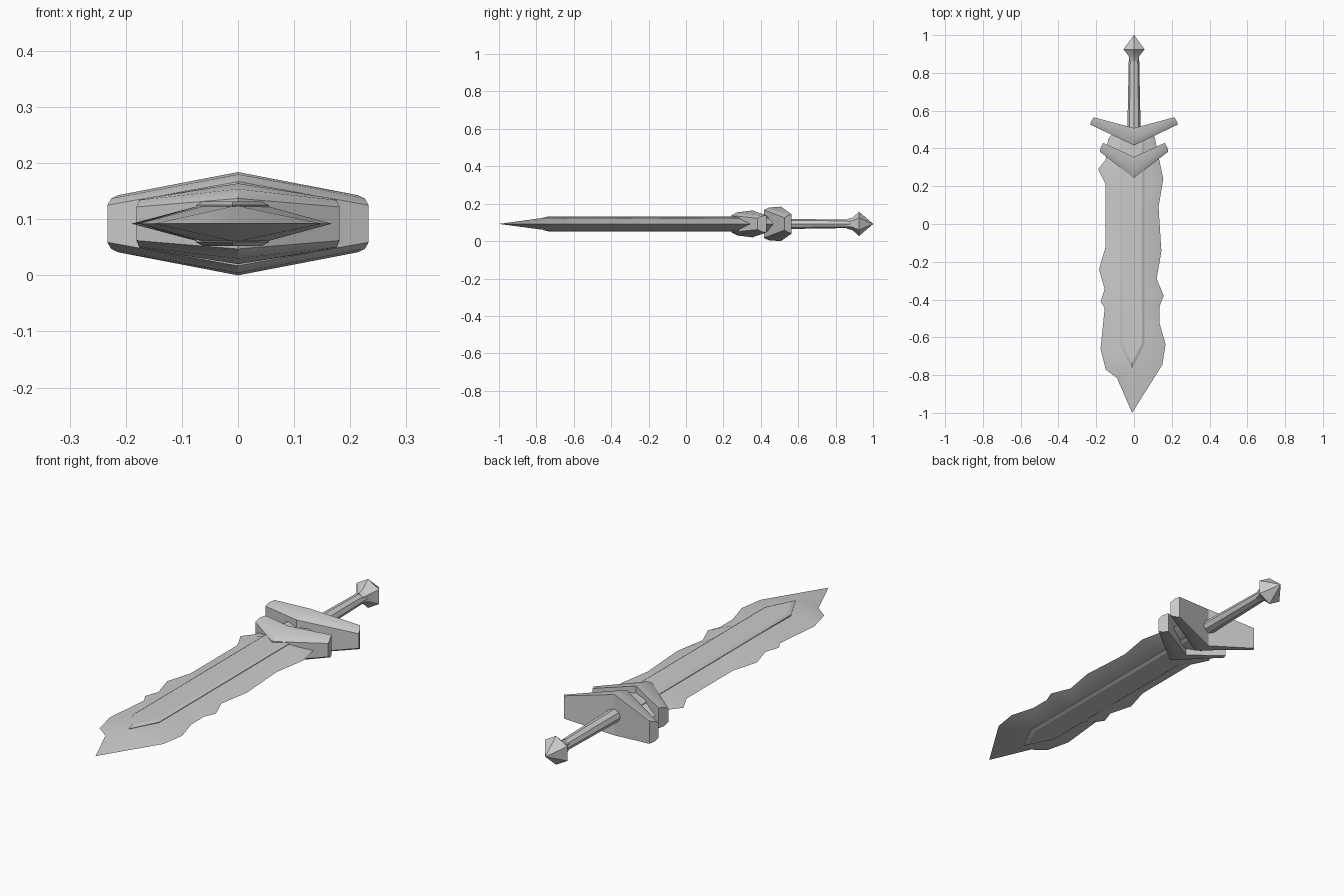
import bpy, bmesh, math

if "Cube" in bpy.data.objects:
    bpy.data.objects.remove(bpy.data.objects["Cube"])

ZC = 0.092   # height of the sword's middle plane
CX = -0.01   # blade centre line


def finish(name, bm, angle=30):
    bmesh.ops.remove_doubles(bm, verts=bm.verts, dist=1e-5)
    bmesh.ops.recalc_face_normals(bm, faces=bm.faces)
    me = bpy.data.meshes.new(name)
    bm.to_mesh(me)
    bm.free()
    ob = bpy.data.objects.new(name, me)
    bpy.context.collection.objects.link(ob)
    ob.location.z = ZC
    bpy.ops.object.select_all(action='DESELECT')
    ob.select_set(True)
    bpy.context.view_layer.objects.active = ob
    bpy.ops.object.shade_smooth_by_angle(angle=math.radians(angle))
    return ob


def loft(name, loops, closed=True, angle=30):
    """Skin closed loops of equal length, capping both ends."""
    bm = bmesh.new()
    rows = [[bm.verts.new(p) for p in loop] for loop in loops]
    n = len(rows[0])
    for a, b in zip(rows, rows[1:]):
        for i in range(n):
            j = (i + 1) % n
            bm.faces.new((a[i], a[j], b[j], b[i]))
    bm.faces.new(rows[0])
    if closed:
        bm.faces.new(rows[-1])
    return finish(name, bm, angle)


def lathe(name, profile, sides, sx=1.0, sz=1.0):
    """Revolve (y, radius) pairs about the y axis, one corner pointing up."""
    loops = []
    for y, r in profile:
        ring = [math.tau * i / sides for i in range(sides)]
        loops.append([(r * sx * math.sin(t), y, r * sz * math.cos(t)) for t in ring])
    return loft(name, loops)


# Blade: chipped edges rising to the shoulders of the central ridge
left = [(-.10, .49), (-.137, .45), (-.15, .34), (-.19, .29), (-.15, .21), (-.15, -.12),
        (-.185, -.24), (-.155, -.345), (-.177, -.41), (-.155, -.445), (-.177, -.66),
        (-.15, -.77), (-.09, -.815), (CX, -1)]
right = [(.09, .49), (.11, .46), (.125, .38), (.155, .24), (.13, .09), (.145, -.145),
         (.12, -.29), (.157, -.38), (.135, -.435), (.135, -.525), (.167, -.635),
         (.15, -.745), (CX, -1)]
bm = bmesh.new()
for side, edge in ((-1, left), (1, right)):
    for s in (-1, 1):
        prev = None
        for x, y in edge:
            yi = max(y, -.77)
            half = .063 * min(1, (yi + .77) / .13)
            cur = (bm.verts.new((x, y, 0)),
                   bm.verts.new((CX + side * half, yi, s * .031)),
                   bm.verts.new((CX, yi, s * .031)))
            if prev:
                bm.faces.new((prev[0], cur[0], cur[1], prev[1]))
                bm.faces.new((prev[1], cur[1], cur[2], prev[2]))
            prev = cur
bmesh.ops.dissolve_degenerate(bm, dist=1e-5, edges=bm.edges)
finish("blade", bm, 40)


# Raised centre plate with bevelled rim on both faces
def plate(half, tip, shoulder, z):
    return [(CX - half, .47, z), (CX - half, shoulder, z), (CX, tip, z),
            (CX + half, shoulder, z), (CX + half, .47, z)]


loft("centre_plate", [plate(.052, -.735, -.63, -.04), plate(.065, -.765, -.64, -.033),
                      plate(.065, -.765, -.64, .033), plate(.052, -.735, -.63, .04)], angle=20)


# Chevron guards: section (offset x at the end, y, half height) at middle and ends
def guard(name, middle, end):
    loops = []
    for side, section in ((-1, end), (0, middle), (1, end)):
        top = [(side * x, y, h) for x, y, h in section]
        loops.append(top + [(x, y, -h) for x, y, h in reversed(top)])
    return loft(name, loops, angle=25)


guard("lower_guard",
      [(0, .242, .045), (0, .275, .062), (0, .355, .072)],
      [(.181, .383, .03), (.176, .405, .042), (.164, .43, .046)])
guard("upper_guard",
      [(0, .416, .075), (0, .445, .088), (0, .508, .092)],
      [(.233, .527, .033), (.226, .545, .045), (.213, .565, .051)])

# Grip and pommel
lathe("grip", [(.46, .036), (.90, .027)], 8, 1.0, .8)
lathe("pommel", [(.86, .026), (.89, .033), (.925, .065), (1.0, .001)], 6)
